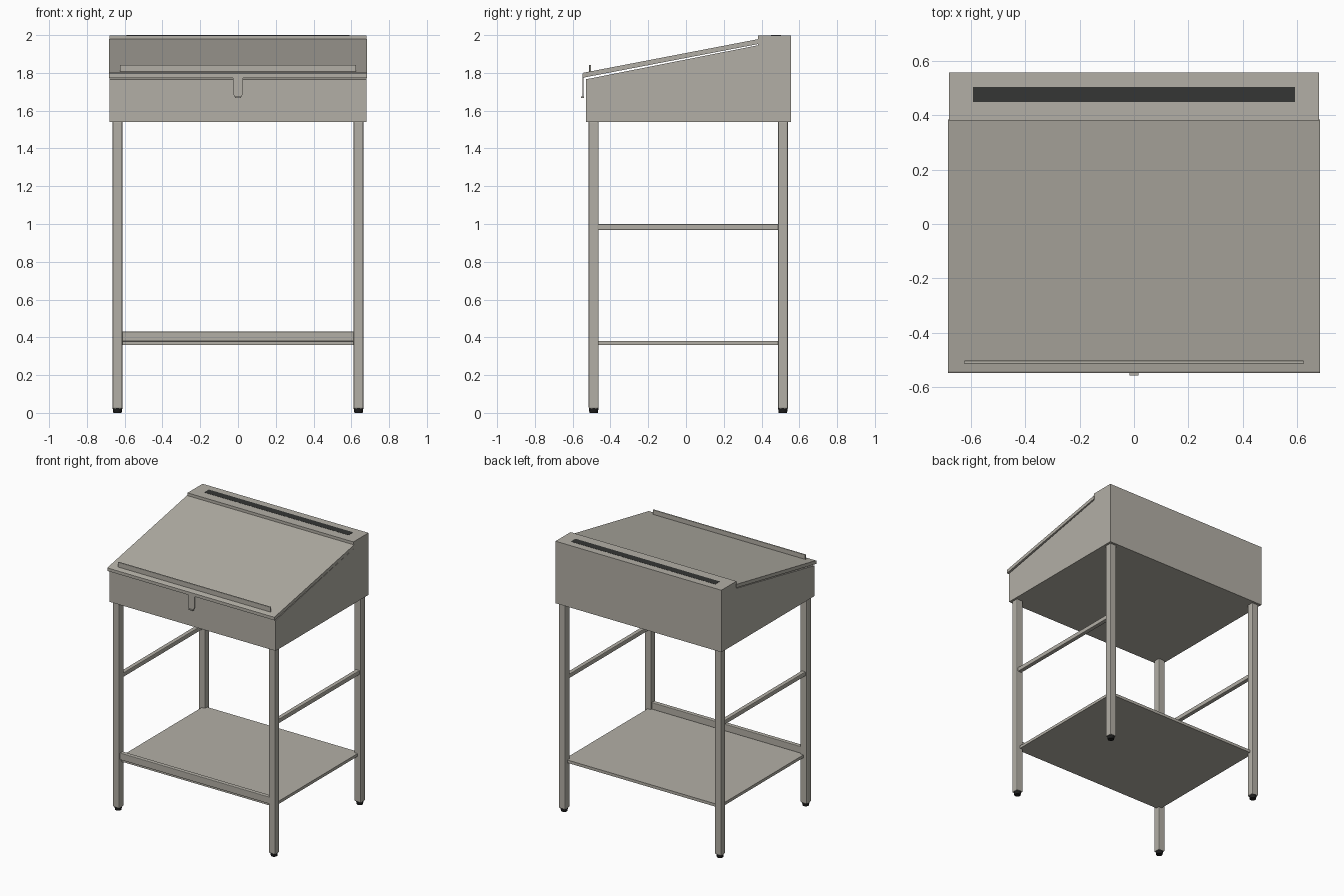
import bpy, bmesh

if "Cube" in bpy.data.objects:
    bpy.data.objects.remove(bpy.data.objects["Cube"])


def material(name, rgb):
    m = bpy.data.materials.new(name)
    m.diffuse_color = (*rgb, 1)
    m.use_nodes = True
    m.node_tree.nodes["Principled BSDF"].inputs["Base Color"].default_value = m.diffuse_color
    return m


STEEL = material("warm grey steel", (0.45, 0.43, 0.38))
DARK = material("dark vent grey", (0.035, 0.037, 0.035))
BLACK = material("black rubber", (0.012, 0.012, 0.012))


def finish(name, bm, mat, bevel=0.0, segments=2):
    bmesh.ops.recalc_face_normals(bm, faces=bm.faces)
    me = bpy.data.meshes.new(name)
    bm.to_mesh(me)
    bm.free()
    me.materials.append(mat)
    ob = bpy.data.objects.new(name, me)
    bpy.context.collection.objects.link(ob)
    if bevel:
        mod = ob.modifiers.new("soft edges", 'BEVEL')
        mod.width, mod.segments = bevel, segments
    return ob


def box(name, x, y, z, mat, bevel=0.0):
    """Box from (min, max) ranges on each axis."""
    bm = bmesh.new()
    bmesh.ops.create_cube(bm, size=1)
    for v in bm.verts:
        v.co = [r[0] if c < 0 else r[1] for c, r in zip(v.co, (x, y, z))]
    return finish(name, bm, mat, bevel)


def prism(name, pts, half, mat, axis='x', centre=0.0, bevel=0.0):
    """Extrude a profile symmetrically: (y, z) along x, or (x, z) along y."""
    bm = bmesh.new()
    rings = []
    for s in (-half, half):
        d = centre + s
        rings.append([bm.verts.new((d, a, b) if axis == 'x' else (a, d, b)) for a, b in pts])
    for r in rings:
        bm.faces.new(r)
    n = len(pts)
    for i in range(n):
        j = (i + 1) % n
        bm.faces.new((rings[0][i], rings[0][j], rings[1][j], rings[1][i]))
    return finish(name, bm, mat, bevel)


# Cabinet with sloped top and flat rear ledge
prism("cabinet", [(-0.53, 1.54), (0.556, 1.54), (0.556, 1.999), (0.38, 1.999),
                  (0.38, 1.946), (-0.53, 1.766)], 0.679, STEEL)

# Sloping lid, overhanging the front
prism("lid", [(-0.548, 1.774), (0.384, 1.953), (0.384, 1.979), (-0.542, 1.801),
              (-0.548, 1.797)], 0.684, STEEL)

# Paper stop along the lid's front edge
box("paper_stop", (-0.625, 0.625), (-0.513, -0.502), (1.80, 1.842), STEEL, 0.003)

# Pull tab hanging from the lid
prism("pull_tab", [(-0.026, 1.778), (0.026, 1.778), (0.026, 1.69), (0.018, 1.672),
                   (-0.018, 1.672), (-0.026, 1.69)], 0.003, STEEL, 'y', -0.545)
box("pull_tab_lip", (-0.017, 0.017), (-0.556, -0.540), (1.668, 1.674), STEEL)

# Dark slot in the rear ledge
box("vent_slot", (-0.591, 0.591), (0.449, 0.503), (1.995, 2.0), DARK)

# Legs and rubber feet
FRONT, BACK, SIDE, R = -0.489, 0.513, 0.638, 0.0265
for sx, side in ((-1, "left"), (1, "right")):
    for y, end in ((FRONT, "front"), (BACK, "back")):
        x = sx * SIDE
        box(f"{end}_{side}_leg", (x - R, x + R), (y - R, y + R), (0.022, 1.545), STEEL, 0.007)
        bm = bmesh.new()
        bmesh.ops.create_cone(bm, cap_ends=True, segments=20, radius1=0.022, radius2=0.026, depth=0.026)
        bmesh.ops.translate(bm, verts=bm.verts, vec=(x, y, 0.013))
        finish(f"{end}_{side}_foot", bm, BLACK)
    # Side rail between front and back legs
    box(f"{side}_rail", (sx * SIDE - 0.016, sx * SIDE + 0.016), (FRONT, BACK), (0.968, 1.0), STEEL, 0.005)

# Lower shelf and the raised bar at its front
box("shelf", (-SIDE, SIDE), (FRONT, BACK), (0.36, 0.381), STEEL)
box("shelf_front_bar", (-SIDE, SIDE), (FRONT - 0.016, FRONT + 0.016), (0.379, 0.43), STEEL, 0.004)
